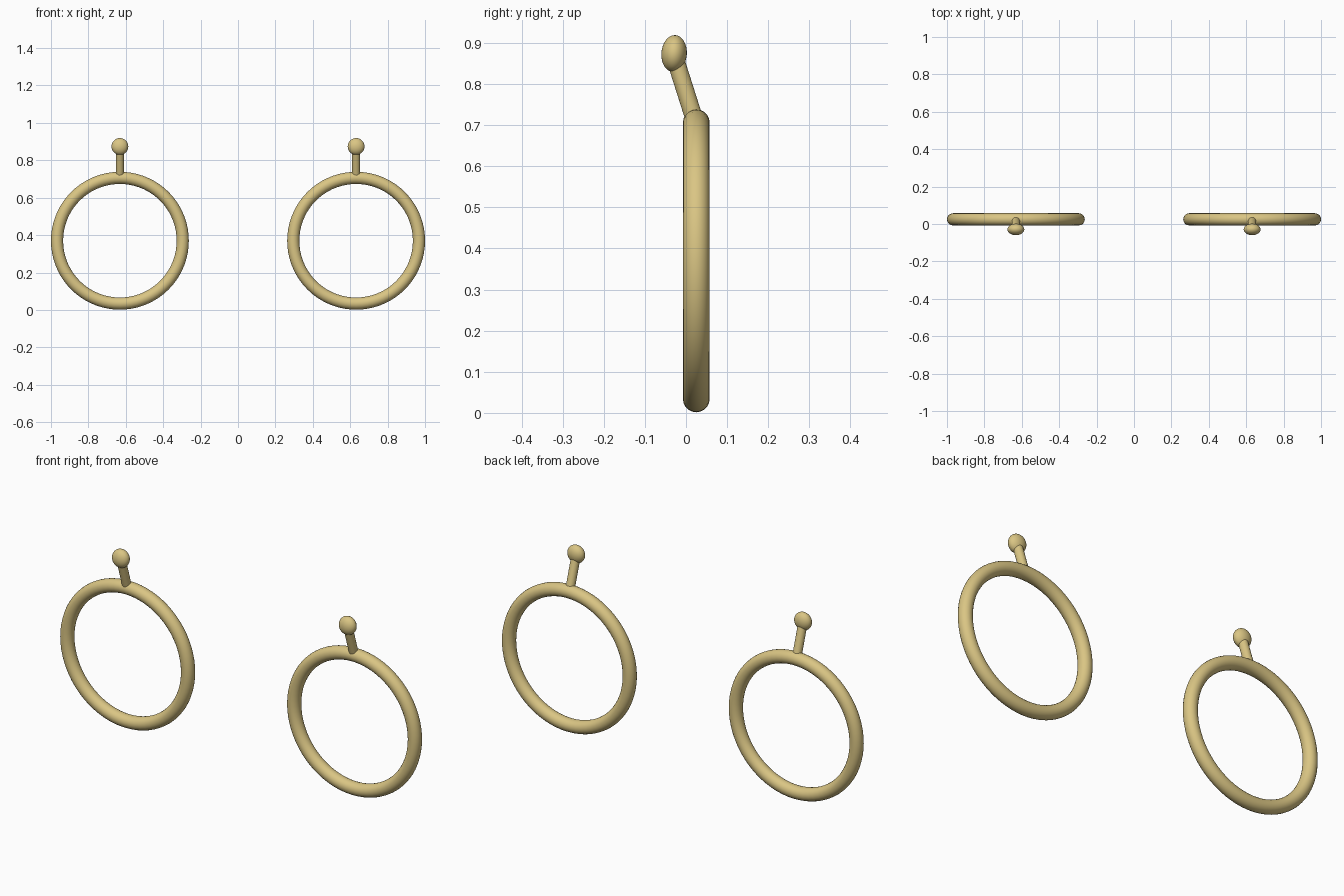
import bpy
from mathutils import Vector, Matrix

cube = bpy.data.objects.get("Cube")
if cube:
    bpy.data.objects.remove(cube, do_unlink=True)

gold = bpy.data.materials.new("pale_gold")
gold.use_nodes = True
colour = (0.70, 0.56, 0.23, 1)
gold.diffuse_color = colour
gold.node_tree.nodes["Principled BSDF"].inputs["Base Color"].default_value = colour


def finish(name):
    """Name, colour and smooth the newest primitive."""
    obj = bpy.context.object
    obj.name = name
    obj.data.materials.append(gold)
    bpy.ops.object.shade_smooth_by_angle()
    return obj


def build_earring(side, x):
    # Hoop standing upright
    bpy.ops.mesh.primitive_torus_add(
        major_radius=0.336, minor_radius=0.0325, major_segments=72,
        minor_segments=20, location=(x, 0.025, 0.37), rotation=(1.5708, 0, 0))
    finish(side + "_hoop")

    # Post leaning forward from the top of the hoop
    start, end = Vector((x, 0.024, 0.703)), Vector((x, -0.026, 0.86))
    axis = end - start
    bpy.ops.mesh.primitive_cylinder_add(
        vertices=24, radius=0.0215, depth=axis.length,
        location=(start + end) / 2, rotation=axis.to_track_quat('Z', 'Y').to_euler())
    finish(side + "_post")

    # Flattened bead at the tip of the post
    bpy.ops.mesh.primitive_uv_sphere_add(
        segments=32, ring_count=16, radius=1, location=(x, -0.029, 0.874),
        rotation=(-0.07, 0, 0))
    bead = finish(side + "_bead")
    bead.data.transform(Matrix.Diagonal((0.045, 0.031, 0.045, 1)))


for side, x in (("left", 0.6315), ("right", -0.6315)):
    build_earring(side, x)
